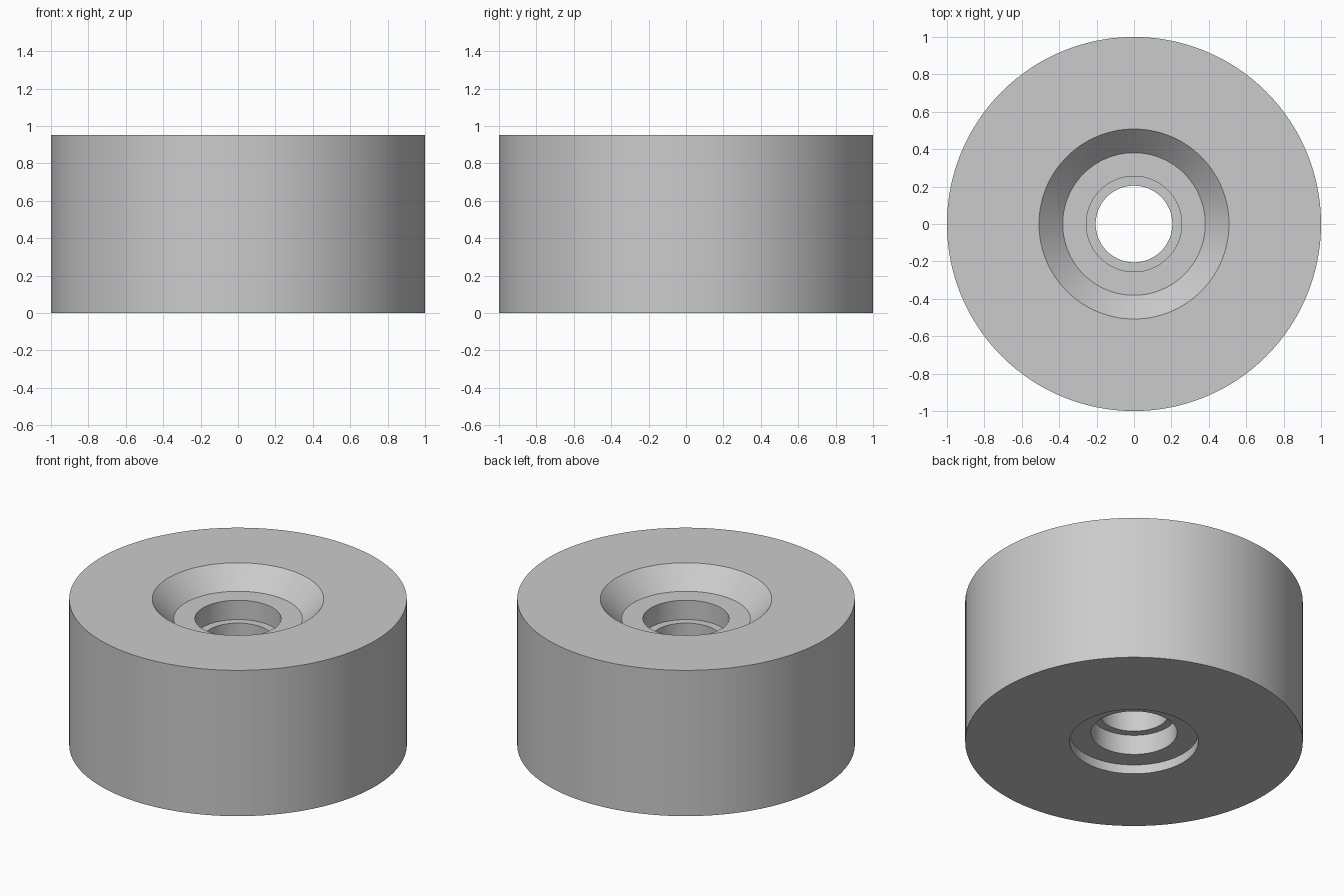
import bpy
import bmesh
from math import pi, radians
from mathutils import Vector

if "Cube" in bpy.data.objects:
    bpy.data.objects.remove(bpy.data.objects["Cube"], do_unlink=True)

SEGMENTS = 128

# Plain grey material
grey = bpy.data.materials.new("plain_grey")
grey.use_nodes = True
colour = (0.6, 0.6, 0.6, 1)
grey.diffuse_color = colour
grey.node_tree.nodes["Principled BSDF"].inputs["Base Color"].default_value = colour


def lathe(name, profile, material):
    """Spin a closed (radius, height) profile round the z axis."""
    bm = bmesh.new()
    verts = [bm.verts.new((r, 0, z)) for r, z in profile]
    edges = [bm.edges.new((a, b)) for a, b in zip(verts, verts[1:] + verts[:1])]
    bmesh.ops.spin(bm, geom=verts + edges, cent=Vector(), axis=Vector((0, 0, 1)),
                   angle=2 * pi, steps=SEGMENTS, use_merge=True)
    bmesh.ops.remove_doubles(bm, verts=bm.verts, dist=1e-5)
    bmesh.ops.recalc_face_normals(bm, faces=bm.faces)
    mesh = bpy.data.meshes.new(name)
    bm.to_mesh(mesh)
    bm.free()
    mesh.materials.append(material)
    obj = bpy.data.objects.new(name, mesh)
    bpy.context.collection.objects.link(obj)
    bpy.ops.object.select_all(action="DESELECT")
    obj.select_set(True)
    bpy.context.view_layer.objects.active = obj
    bpy.ops.object.shade_smooth_by_angle(angle=radians(30))
    return obj


# Thick round body with a stepped bore through it
height = 0.953
bore, bearing_seat, recess, chamfer = 0.205, 0.255, 0.381, 0.508
lathe("round_bumper", [
    (1, 0), (1, height),
    # sloping top countersink and its floor
    (chamfer, height), (recess, 0.826), (bearing_seat, 0.826),
    # upper step, narrow bore, lower step
    (bearing_seat, 0.7), (bore, 0.7), (bore, 0.19), (bearing_seat, 0.19),
    # shallow recess underneath
    (bearing_seat, 0.06), (recess, 0.06), (recess, 0),
], grey)
